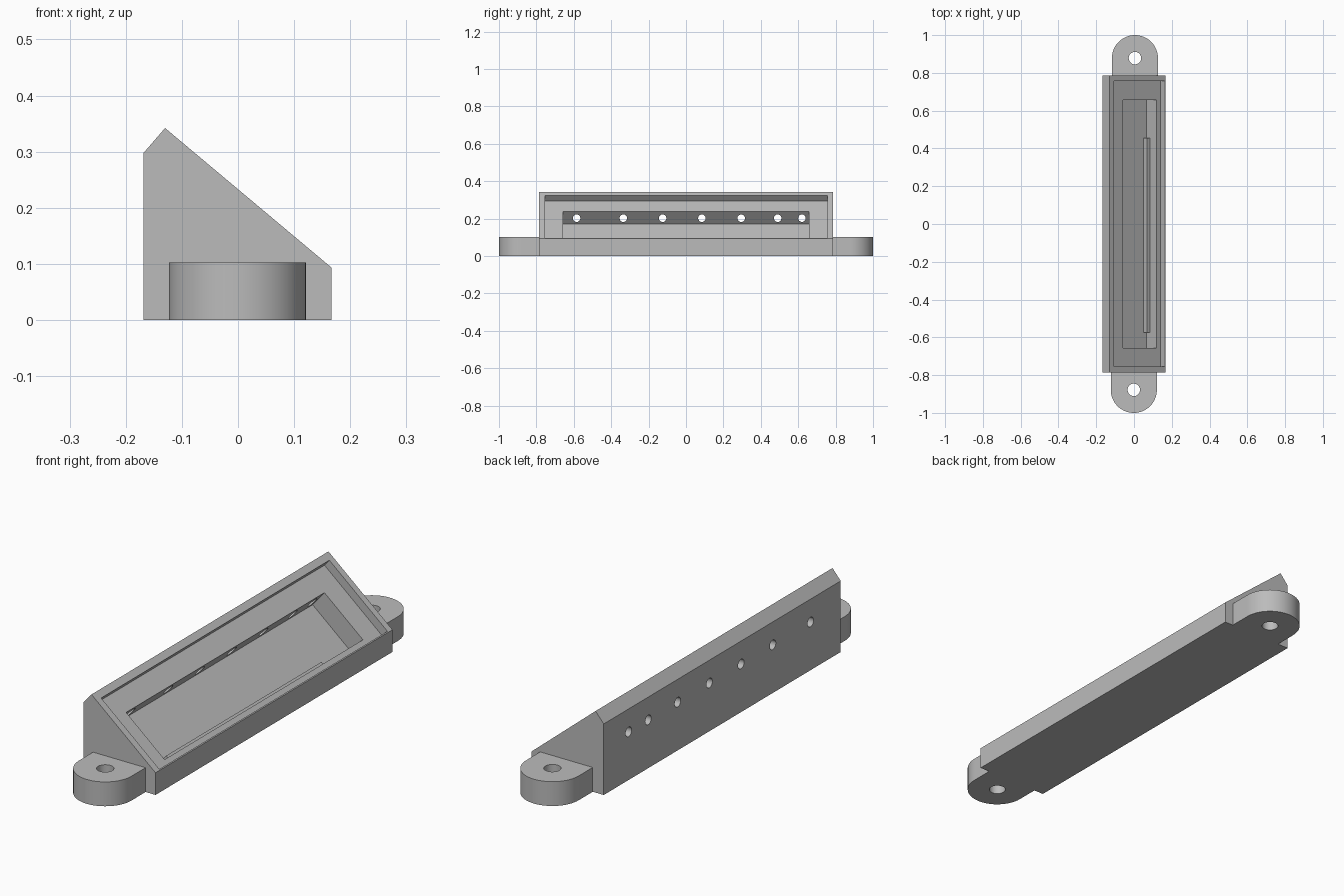
import bpy, bmesh, math
from mathutils import Vector, Matrix

if "Cube" in bpy.data.objects:
    bpy.data.objects.remove(bpy.data.objects["Cube"], do_unlink=True)

grey = bpy.data.materials.new("plain grey")
grey.use_nodes = True
GREY = (0.5, 0.5, 0.5, 1)
grey.diffuse_color = GREY
grey.node_tree.nodes["Principled BSDF"].inputs["Base Color"].default_value = GREY

# Sloped face: s runs down the slope, n points out of it
TOP, LOW = Vector((-0.13, 0, 0.342)), Vector((0.167, 0, 0.093))
S = (LOW - TOP).normalized()
Y = Vector((0, 1, 0))
N = S.cross(Y)
LENGTH = (LOW - TOP).length


def finish(name, bm):
    bmesh.ops.recalc_face_normals(bm, faces=bm.faces)
    mesh = bpy.data.meshes.new(name)
    bm.to_mesh(mesh)
    bm.free()
    mesh.materials.append(grey)
    obj = bpy.data.objects.new(name, mesh)
    bpy.context.collection.objects.link(obj)
    return obj


def prism(name, points, vector):
    """Extrude a flat outline along a vector."""
    bm = bmesh.new()
    face = bm.faces.new([bm.verts.new(p) for p in points])
    new = bmesh.ops.extrude_face_region(bm, geom=[face])["geom"]
    bmesh.ops.translate(bm, vec=vector,
                        verts=[v for v in new if isinstance(v, bmesh.types.BMVert)])
    return finish(name, bm)


def slope_box(name, s0, s1, n0, n1, y0, y1):
    """Box aligned with the sloped face."""
    corners = [TOP + S * s + N * n + Y * y0
               for s, n in ((s0, n0), (s1, n0), (s1, n1), (s0, n1))]
    return prism(name, corners, Y * (y1 - y0))


def rod(name, radius, depth, centre, rotation=Matrix()):
    bm = bmesh.new()
    bmesh.ops.create_cone(bm, cap_ends=True, segments=40, radius1=radius, radius2=radius,
                          depth=depth, matrix=Matrix.Translation(centre) @ rotation)
    return finish(name, bm)


def boolean(obj, other, operation="DIFFERENCE"):
    mod = obj.modifiers.new("cut", "BOOLEAN")
    mod.operation, mod.solver, mod.object = operation, "EXACT", other
    bpy.context.view_layer.objects.active = obj
    bpy.ops.object.modifier_apply(modifier=mod.name)
    bpy.data.objects.remove(other, do_unlink=True)


# Wedge-shaped housing
outline = [(-0.168, 0), (-0.168, 0.298), (-0.13, 0.342), (0.167, 0.093), (0.167, 0)]
housing = prism("housing", [(x, -0.785, z) for x, z in outline], Y * 1.57)

# Shallow panel recess, then the deep pocket below it
RECESS, POCKET = 0.035, 0.12
boolean(housing, slope_box("recess_cutter", 0.031, LENGTH - 0.005, -RECESS, 0.1, -0.755, 0.757))
boolean(housing, slope_box("pocket_cutter", 0.122, 0.355, -POCKET, 0.05, -0.657, 0.657))

# Row of holes through the back wall
for y in (-0.585, -0.335, -0.125, 0.085, 0.295, 0.49, 0.62):
    boolean(housing, rod("hole_cutter", 0.02, 0.18, (-0.15, y, 0.202),
                         Matrix.Rotation(math.pi / 2, 4, "Y")))

# Small ledge in the lower corner of the pocket
boolean(housing, slope_box("ledge", 0.335, 0.36, -POCKET - 0.005, -POCKET + 0.03,
                           -0.575, 0.455), "UNION")

# Rounded mounting tabs at both ends
for side, x, name in ((-1, -0.001, "front_tab"), (1, 0.005, "back_tab")):
    R, cy = 0.122, side * 0.878
    arc = [(x + R * math.cos(a), cy + side * R * math.sin(a), 0)
           for a in (math.pi * i / 32 for i in range(33))]
    points = [(x + R, side * 0.784, 0)] + arc + [(x - R, side * 0.784, 0)]
    tab = prism(name, points, Vector((0, 0, 0.102)))
    boolean(tab, rod("screw_hole_cutter", 0.033, 0.4, (x, cy, 0.05)))
    housing.select_set(False)
    tab.select_set(True)

# Smooth curved walls, keep the edges crisp
housing.select_set(True)
for obj in bpy.context.collection.objects:
    if obj.name in ("housing", "front_tab", "back_tab"):
        obj.select_set(True)
bpy.ops.object.shade_smooth_by_angle(angle=math.radians(30))
